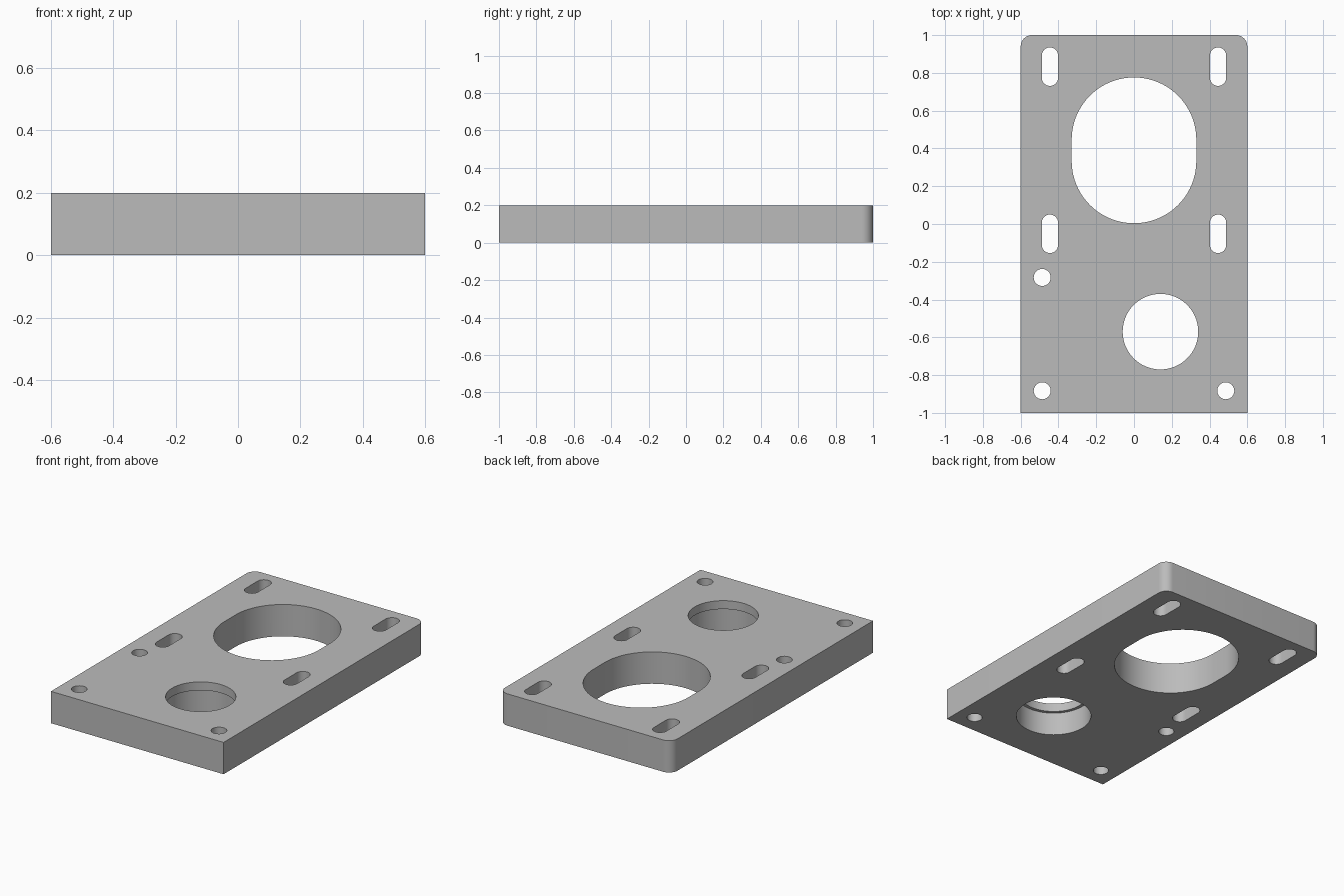
import bpy, bmesh
from math import sin, cos, pi

cube = bpy.data.objects.get("Cube")
if cube:
    bpy.data.objects.remove(cube, do_unlink=True)

THICK = 0.2
grey = bpy.data.materials.new("machined grey")
grey.use_nodes = True
colour = (0.5, 0.5, 0.5, 1)
grey.diffuse_color = colour
grey.node_tree.nodes["Principled BSDF"].inputs["Base Color"].default_value = colour


def arc(cx, cy, r, start, end, steps):
    """Points along an arc, both ends included."""
    return [(cx + r * cos(start + (end - start) * i / steps),
             cy + r * sin(start + (end - start) * i / steps))
            for i in range(steps + 1)]


def prism(name, outline, z0, z1):
    """Extrude a closed outline between two heights."""
    bm = bmesh.new()
    face = bm.faces.new([bm.verts.new((x, y, z0)) for x, y in outline])
    top = bmesh.ops.extrude_face_region(bm, geom=[face])["geom"]
    verts = [v for v in top if isinstance(v, bmesh.types.BMVert)]
    bmesh.ops.translate(bm, verts=verts, vec=(0, 0, z1 - z0))
    bmesh.ops.recalc_face_normals(bm, faces=bm.faces)
    mesh = bpy.data.meshes.new(name)
    bm.to_mesh(mesh)
    bm.free()
    obj = bpy.data.objects.new(name, mesh)
    bpy.context.collection.objects.link(obj)
    mesh.materials.append(grey)
    return obj


def cut(body, name, outline, z0=-0.1, z1=THICK + 0.1):
    """Cut an outline out of the body, then discard the cutter."""
    cutter = prism(name, outline, z0, z1)
    cutter.hide_render = True
    mod = body.modifiers.new(name, "BOOLEAN")
    mod.operation = "DIFFERENCE"
    mod.solver = "EXACT"
    mod.object = cutter
    bpy.context.view_layer.objects.active = body
    bpy.ops.object.modifier_apply(modifier=name)
    bpy.data.objects.remove(cutter, do_unlink=True)


def circle(cx, cy, r, steps=48):
    return arc(cx, cy, r, 0, 2 * pi, steps)[:-1]


def slot(cx, cy, r, half, steps=16):
    """Slot along y; half is the distance from middle to arc centre."""
    return (arc(cx, cy + half, r, 0, pi, steps)
            + arc(cx, cy - half, r, pi, 2 * pi, steps))


# Plate with square front corners and rounded back corners
R = 0.06
outline = ([(-0.6, -1), (0.6, -1)]
           + arc(0.6 - R, 1 - R, R, 0, pi / 2, 10)
           + arc(R - 0.6, 1 - R, R, pi / 2, pi, 10))
plate = prism("mounting_plate", outline, 0, THICK)

# Large oblong opening
cut(plate, "oblong_opening", slot(0, 0.39, 0.33, 0.056, 40))

# Four adjustment slots
for x in (-0.445, 0.445):
    for y in (-0.052, 0.833):
        cut(plate, "adjustment_slot", slot(x, y, 0.043, 0.059))

# Round opening, wider from below
cut(plate, "round_opening", circle(0.14, -0.57, 0.2, 64))
cut(plate, "counterbore", circle(0.14, -0.57, 0.22, 64), -0.1, 0.147)

# Three bolt holes
for x, y in ((-0.486, -0.283), (-0.486, -0.883), (0.486, -0.883)):
    cut(plate, "bolt_hole", circle(x, y, 0.045, 32))

# Smooth walls, sharp rims
bpy.ops.object.select_all(action="DESELECT")
plate.select_set(True)
bpy.context.view_layer.objects.active = plate
bpy.ops.object.shade_smooth_by_angle(angle=pi / 6)
